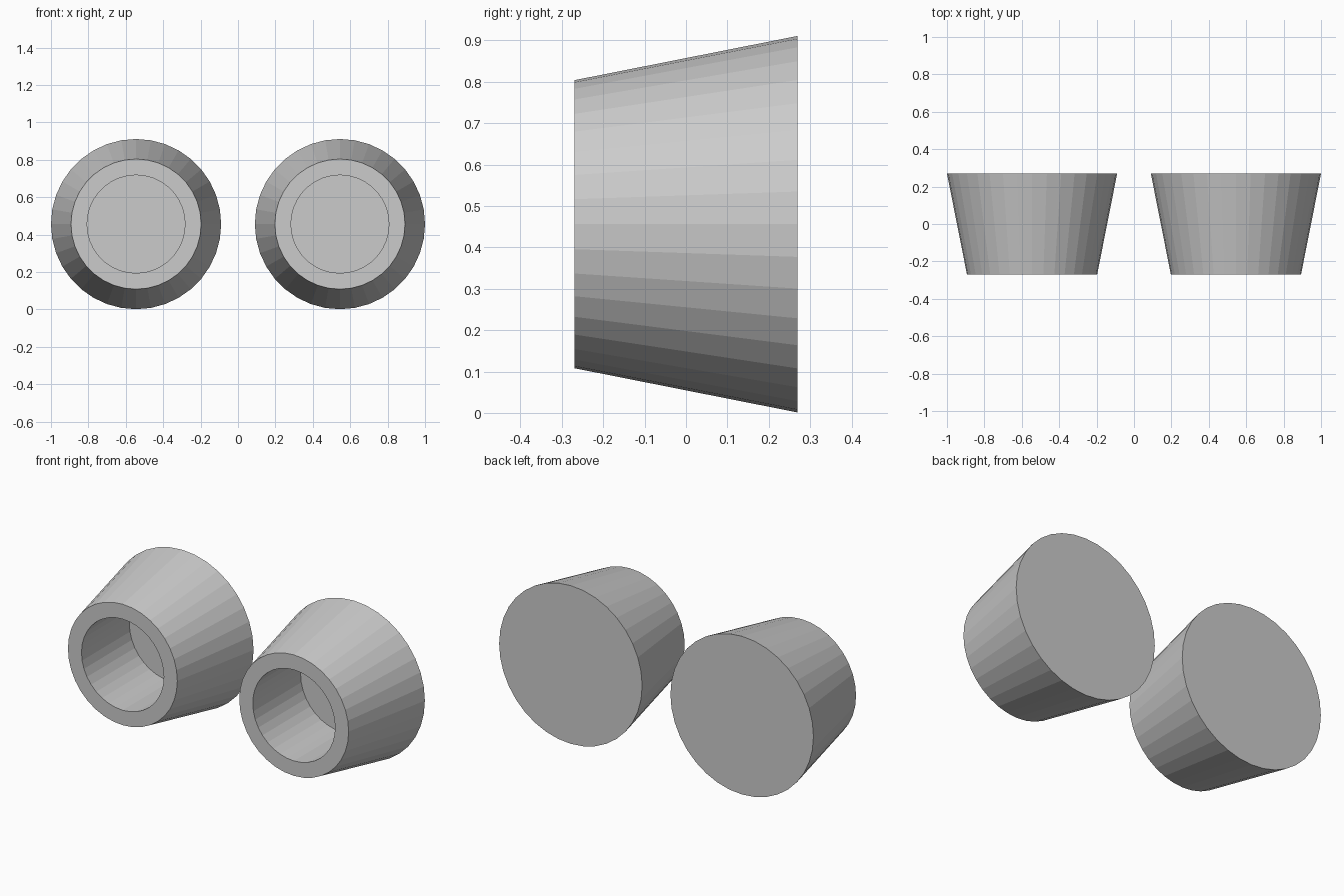
import bpy, bmesh, math

if "Cube" in bpy.data.objects:
    bpy.data.objects.remove(bpy.data.objects["Cube"])

SIDES = 36
CENTRE_X, CENTRE_Z = 0.545, 0.456
# Lathe profile (radius, y): closed back rim, front rim, bore mouth, bore floor
PROFILE = [(0.455, 0.27), (0.348, -0.27), (0.262, -0.27), (0.262, 0.165)]

grey = bpy.data.materials.new("light grey")
grey.diffuse_color = (0.6, 0.6, 0.6, 1)
grey.use_nodes = True
grey.node_tree.nodes["Principled BSDF"].inputs["Base Color"].default_value = grey.diffuse_color


def tapered_cup(name, x):
    bm = bmesh.new()
    rings = []
    for r, y in PROFILE:
        rings.append([bm.verts.new((r * math.cos(2 * math.pi * i / SIDES), y,
                                    r * math.sin(2 * math.pi * i / SIDES)))
                      for i in range(SIDES)])
    # Outer wall, front rim and bore wall
    for a, b in zip(rings, rings[1:]):
        for i in range(SIDES):
            j = (i + 1) % SIDES
            bm.faces.new((a[i], a[j], b[j], b[i]))
    # Back cap and bore floor
    bm.faces.new(rings[0])
    bm.faces.new(rings[-1])
    bmesh.ops.recalc_face_normals(bm, faces=bm.faces)
    mesh = bpy.data.meshes.new(name)
    bm.to_mesh(mesh)
    bm.free()
    mesh.materials.append(grey)
    obj = bpy.data.objects.new(name, mesh)
    obj.location = (x, 0, CENTRE_Z)
    bpy.context.collection.objects.link(obj)


# Matching pair, left and right
tapered_cup("left_tapered_cup", -CENTRE_X)
tapered_cup("right_tapered_cup", CENTRE_X)
